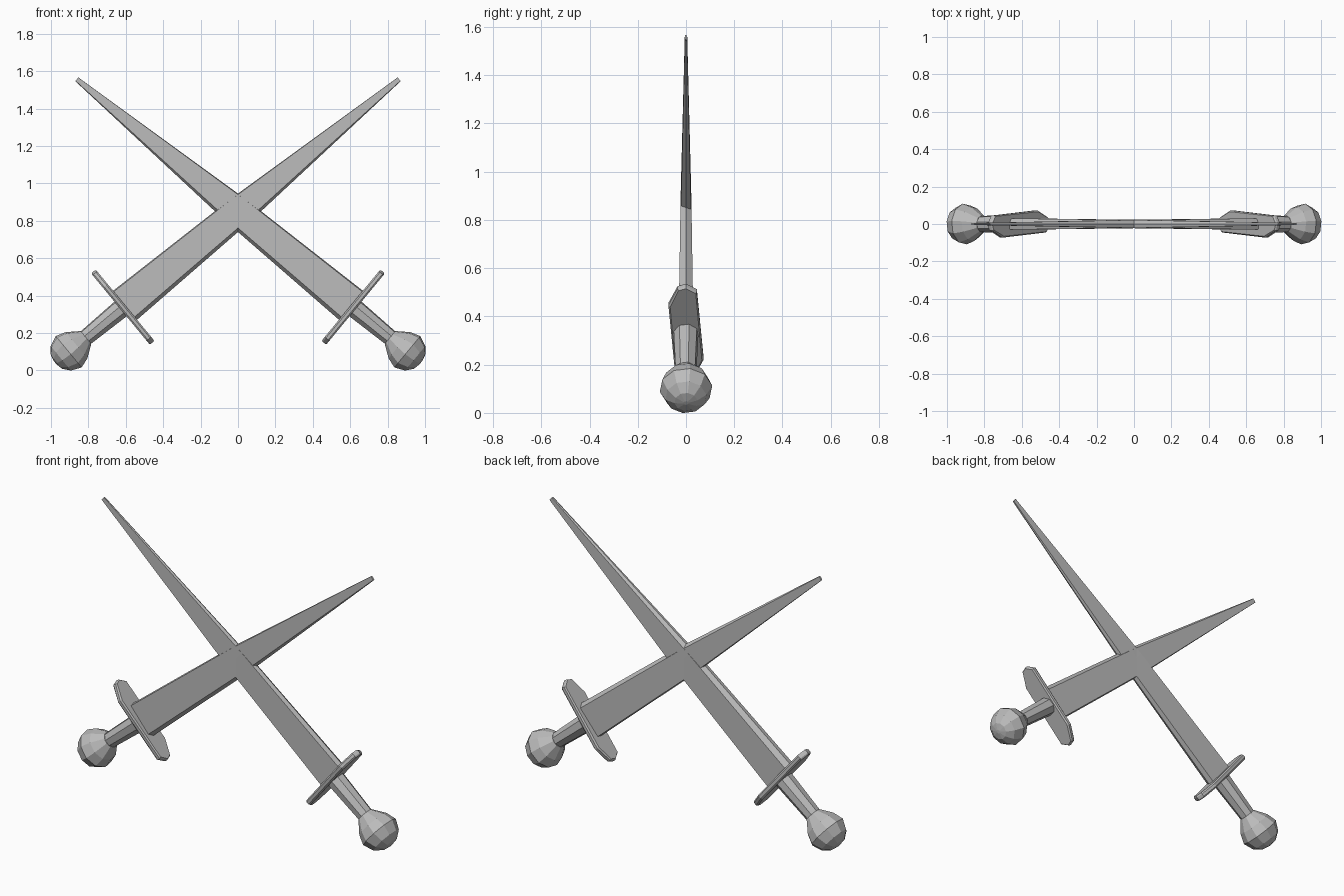
import bpy, bmesh, math
from mathutils import Vector

if "Cube" in bpy.data.objects:
    bpy.data.objects.remove(bpy.data.objects["Cube"], do_unlink=True)

steel = bpy.data.materials.new("grey_steel")
steel.use_nodes = True
grey = (0.5, 0.5, 0.5, 1)
steel.diffuse_color = grey
steel.node_tree.nodes["Principled BSDF"].inputs["Base Color"].default_value = grey

ANGLE = math.radians(39.5)
ALONG = Vector((math.cos(ANGLE), 0, math.sin(ANGLE)))
ACROSS = Vector((-math.sin(ANGLE), 0, math.cos(ANGLE)))
OFFSET = 0.653


def loft(name, sections, side):
    """Skin rings of (depth, width) points placed along the sword axis."""
    bm = bmesh.new()
    rings = []
    for t, ring in sections:
        verts = []
        for depth, width in ring:
            p = ALONG * t + ACROSS * (OFFSET + width)
            verts.append(bm.verts.new((p.x * side, depth, p.z)))
        rings.append(verts)
    for a, b in zip(rings, rings[1:]):
        for i in range(len(a)):
            j = (i + 1) % len(a)
            bm.faces.new((a[i], a[j], b[j], b[i]))
    bm.faces.new(rings[0])
    bm.faces.new(rings[-1])
    bmesh.ops.recalc_face_normals(bm, faces=bm.faces)
    mesh = bpy.data.meshes.new(name)
    bm.to_mesh(mesh)
    bm.free()
    mesh.materials.append(steel)
    obj = bpy.data.objects.new(name, mesh)
    bpy.context.collection.objects.link(obj)


def disc(radius, count, phase=0.0):
    angles = [math.tau * (i + phase) / count for i in range(count)]
    return [(radius * math.sin(a), radius * math.cos(a)) for a in angles]


def both_ways(half):
    """Complete a section by half a turn around the axis."""
    return half + [(-d, -w) for d, w in half]


def blade_section(h, d):
    return both_ways([(-d, 0.94 * h), (0, h), (d, 0.8 * h)])


guard_ring = both_ways([(-0.073, 0.146), (-0.035, 0.235), (0, 0.247), (0.045, 0.22)])
guard_face = [(d * 0.9, w * 0.98) for d, w in guard_ring]

# Two crossed swords, mirrored left and right
for side, label in ((1, "right"), (-1, "left")):
    loft(label + "_blade", [(-0.26, blade_section(0.101, 0.03)),
                            (0.55, blade_section(0.08, 0.022)),
                            (1.655, blade_section(0.013, 0.005))], side)
    loft(label + "_guard", [(-0.276, guard_face), (-0.268, guard_ring),
                            (-0.252, guard_ring), (-0.244, guard_face)], side)
    loft(label + "_grip", [(-0.56, disc(0.043, 8, 0.3)),
                           (-0.26, disc(0.053, 8, 0.3))], side)
    profile = [(-0.515, 0.045), (-0.58, 0.092), (-0.635, 0.11),
               (-0.69, 0.086), (-0.72, 0.048), (-0.728, 0.01)]
    loft(label + "_pommel", [(t, disc(r, 10, 0.25)) for t, r in profile], side)
